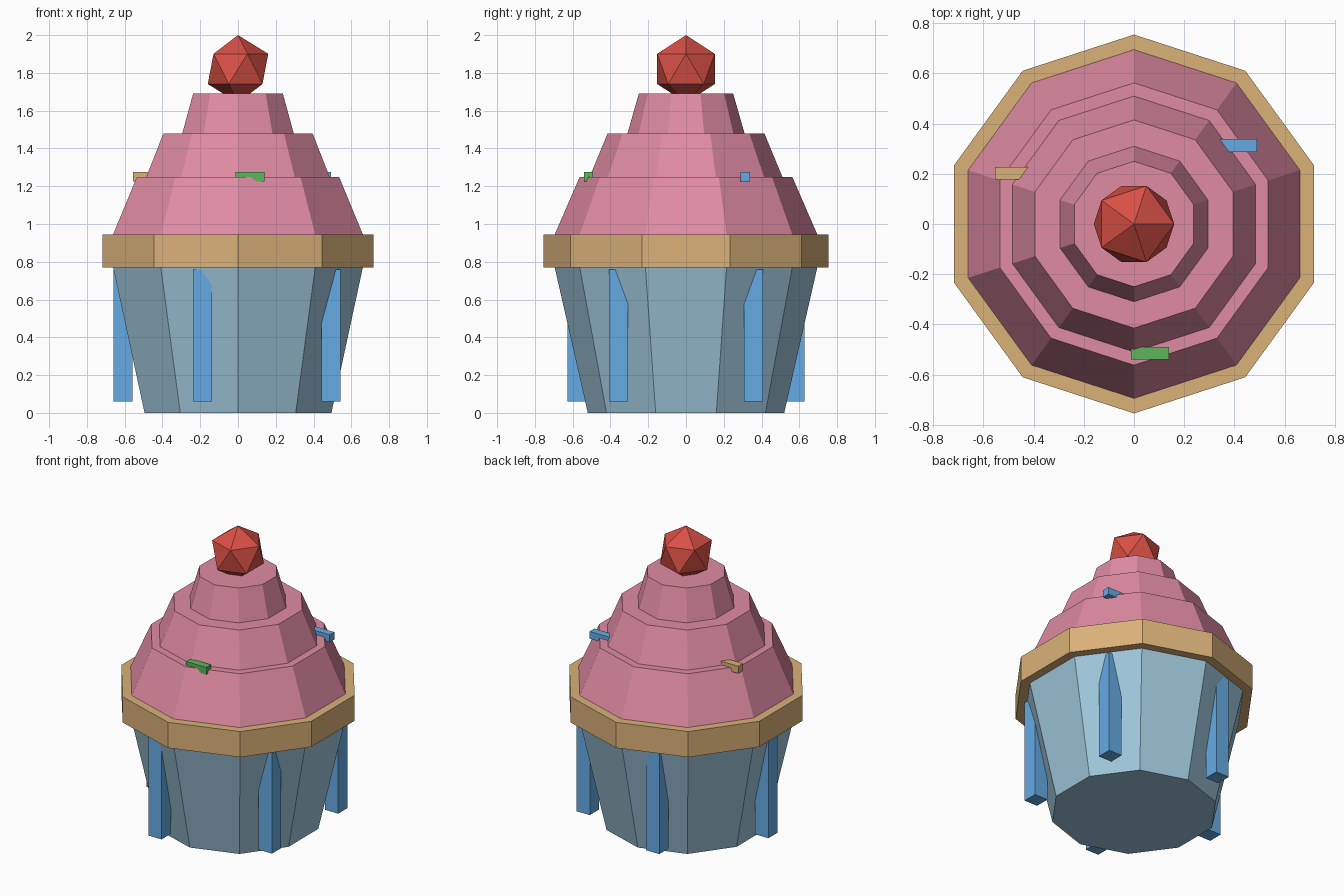
import bpy
from math import cos, sin, radians

default = bpy.data.objects.get("Cube")
if default:
    bpy.data.objects.remove(default, do_unlink=True)


def material(name, *rgb):
    mat = bpy.data.materials.new(name)
    mat.use_nodes = True
    mat.diffuse_color = (*rgb, 1)
    mat.node_tree.nodes["Principled BSDF"].inputs["Base Color"].default_value = (*rgb, 1)
    return mat


pink = material("pink frosting", 0.75, 0.26, 0.37)
tan = material("tan biscuit", 0.70, 0.44, 0.19)
pale_blue = material("pale blue paper", 0.34, 0.56, 0.70)
blue = material("bright blue", 0.13, 0.41, 0.78)
green = material("green", 0.11, 0.47, 0.11)
red = material("cherry red", 0.69, 0.08, 0.06)


def finish(name, mat):
    obj = bpy.context.object
    obj.name = name
    obj.data.materials.append(mat)
    return obj


def tier(name, mat, r_bottom, r_top, z_bottom, z_top):
    """Ten-sided tapered drum with a corner on the y axis."""
    bpy.ops.mesh.primitive_cone_add(
        vertices=10, radius1=r_bottom, radius2=r_top, depth=z_top - z_bottom,
        location=(0, 0, (z_bottom + z_top) / 2))
    return finish(name, mat)


def block(name, mat, radius, angle, z, size):
    """Axis-aligned box placed on a circle around the middle."""
    a = radians(angle)
    bpy.ops.mesh.primitive_cube_add(size=1, location=(radius * cos(a), radius * sin(a), z))
    obj = finish(name, mat)
    obj.scale = size
    return obj


# Paper cup and biscuit rim
tier("paper_cup", pale_blue, 0.52, 0.695, 0, 0.77)
tier("biscuit_rim", tan, 0.755, 0.755, 0.77, 0.945)

# Stepped frosting
tier("frosting_lower", pink, 0.695, 0.5625, 0.945, 1.25)
tier("frosting_middle", pink, 0.51, 0.415, 1.25, 1.48)
tier("frosting_upper", pink, 0.31, 0.25, 1.48, 1.69)

# Cherry
bpy.ops.mesh.primitive_ico_sphere_add(subdivisions=1, radius=0.179, location=(0, 0, 1.821))
finish("cherry", red)

# Raised strips around the cup
for i in range(5):
    block(f"cup_strip_{i + 1}", blue, 0.608, 36 + 72 * i, 0.41, (0.1, 0.1, 0.7))

# Sprinkles on the first frosting step
for i, mat in enumerate((blue, tan, green)):
    block(f"sprinkle_{i + 1}", mat, 0.52, 37 + 120 * i, 1.25, (0.152, 0.05, 0.05))
